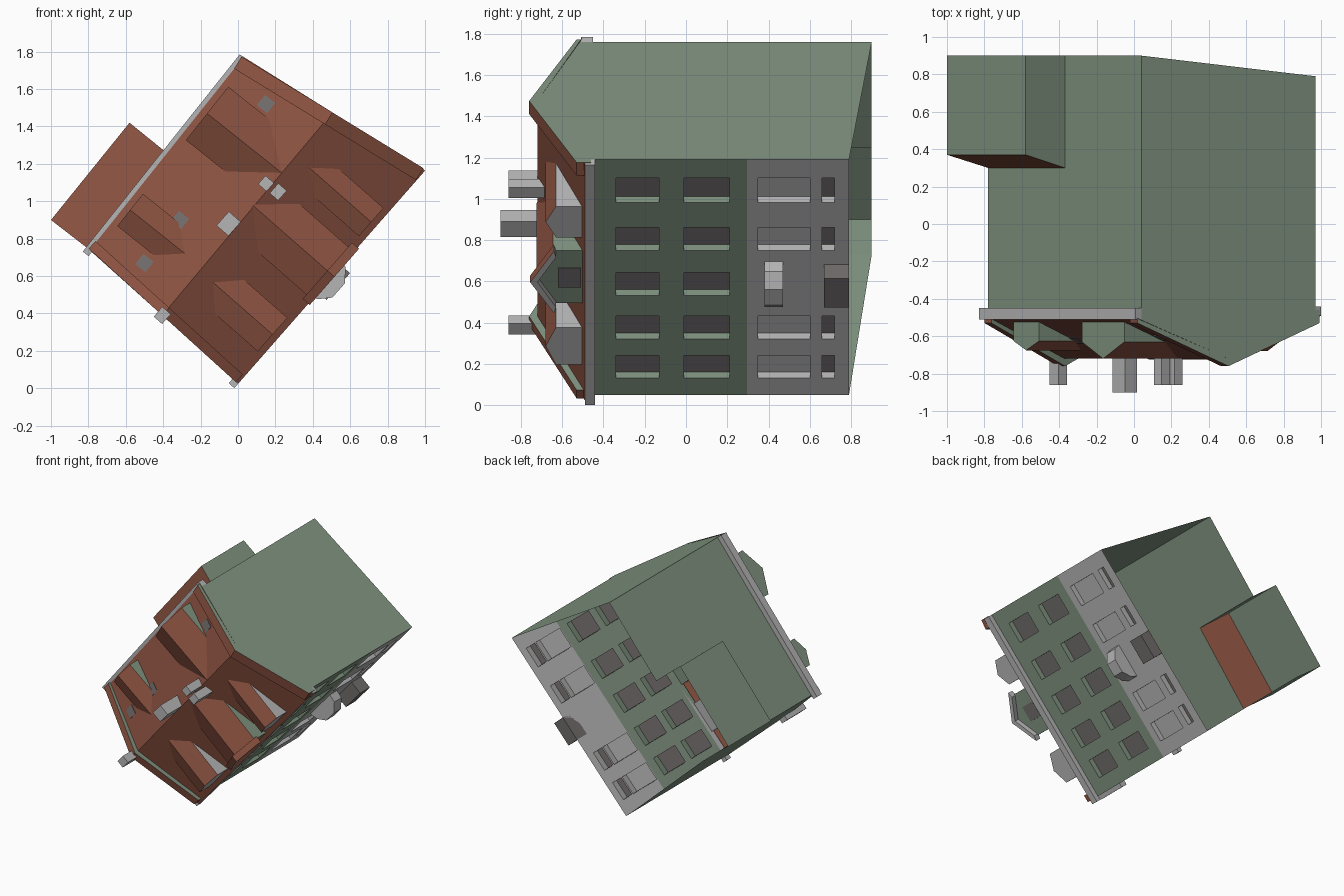
import bpy
from mathutils import Vector

if "Cube" in bpy.data.objects:
    bpy.data.objects.remove(bpy.data.objects["Cube"])

# ---------- materials ----------
def mat(name, r, g, b):
    m = bpy.data.materials.new(name)
    m.diffuse_color = (r, g, b, 1)
    m.use_nodes = True
    m.node_tree.nodes["Principled BSDF"].inputs["Base Color"].default_value = m.diffuse_color
    return m

GREEN = mat("green_wall", .215, .29, .215)
RED = mat("red_roof", .26, .085, .052)
GREY = mat("grey_stone", .46, .46, .46)
DARK = mat("dark_window", .16, .15, .145)


def build(name, faces):
    """Make one object from (points, material) faces."""
    verts, polys, mats, ids = [], [], [], []
    for pts, m in faces:
        polys.append(range(len(verts), len(verts) + len(pts)))
        verts += [tuple(p) for p in pts]
        if m not in mats:
            mats.append(m)
        ids.append(mats.index(m))
    me = bpy.data.meshes.new(name)
    me.from_pydata(verts, [], [list(p) for p in polys])
    for m in mats:
        me.materials.append(m)
    for p, i in zip(me.polygons, ids):
        p.material_index = i
    ob = bpy.data.objects.new(name, me)
    bpy.context.collection.objects.link(ob)
    bpy.context.view_layer.objects.active = ob
    ob.select_set(True)
    bpy.ops.object.mode_set(mode='EDIT')
    bpy.ops.mesh.select_all(action='SELECT')
    bpy.ops.mesh.remove_doubles(threshold=.0005)
    bpy.ops.mesh.normals_make_consistent(inside=False)
    bpy.ops.object.mode_set(mode='OBJECT')
    ob.select_set(False)
    return ob


class Side:
    """Frame of one wall: s along it, o outward, y is the height axis (up = -y)."""
    def __init__(self, p, q):
        self.p = Vector(p)
        d = Vector(q) - self.p
        self.len = d.length
        self.u = d.normalized()
        self.n = Vector((self.u.y, -self.u.x))
        if self.n.dot(self.p - Vector((.05, .95))) < 0:
            self.n = -self.n

    def __call__(self, s, o, y):
        v = self.p + self.u * s + self.n * o
        return Vector((v.x, y, v.y))


def prism(a, b, side, cap=None):
    """Faces joining two matching loops; side is one material or one per edge."""
    n = len(a)
    sides = side if isinstance(side, list) else [side] * n
    cap = cap or sides[0]
    f = [([a[i], a[(i + 1) % n], b[(i + 1) % n], b[i]], sides[i]) for i in range(n)]
    return f + [(a, cap), (b, cap)]


def block(fr, s0, s1, o0, o1, y0, y1, m):
    loop = [(s0, o0), (s1, o0), (s1, o1), (s0, o1)]
    return prism([fr(s, o, y0) for s, o in loop], [fr(s, o, y1) for s, o in loop], m)


# plan corners (x, z)
A, B, C, D = (.04, 1.76), (.97, 1.19), (-.03, .05), (-.78, .73)
E1, E2, E3 = (-1, .9), (-.58, 1.42), (-.37, 1.25)
AD, CB, AB, CD = Side(A, D), Side(C, B), Side(A, B), Side(C, D)


def at(p, y):
    return Vector((p[0], y, p[1]))


# ---------- plain walls (open underneath, opening to the extension) ----------
TOP = -.49
build("plain_walls", [
    ([at(A, .9), at(E3, .9), at(E3, .3), at(D, .3), at(D, TOP), at(A, TOP)], GREEN),
    ([at(A, .9), at(B, .79), at(B, TOP), at(A, TOP)], GREEN),
    ([at(C, .79), at(D, .9), at(D, TOP), at(C, TOP)], GREEN)])

# ---------- extension with lean-to roof ----------
build("extension", [
    ([at(E1, .9), at(E2, .9), at(E2, .37), at(E1, .37)], GREEN),
    ([at(E2, .9), at(E3, .9), at(E3, .3), at(E2, .37)], GREEN),
    ([at(E1, .9), at(D, .9), at(D, .3), at(E1, .37)], GREEN),
    ([at(E1, .37), at(E2, .37), at(E3, .3), at(D, .3)], RED)])

# ---------- windowed facade: grid with recessed cells ----------
cols = [(.11, .255), (.36, .51), (.64, .79), (.93, 1.08), (1.24, 1.4)]
rows = [(-.34, -.13), (-.01, .21), (.35, .6), (.66, .72)]
ss = [0] + [v for c in cols for v in c] + [CB.len]
ys = [TOP] + [v for r in rows[:2] for v in r] + [.295] + [v for r in rows[2:] for v in r] + [.79]
facade = []
for s0, s1 in zip(ss, ss[1:]):
    for y0, y1 in zip(ys, ys[1:]):
        wall = GREEN if y1 < .3 else GREY
        ring = [(s0, y0), (s1, y0), (s1, y1), (s0, y1)]
        outer = [CB(s, 0, y) for s, y in ring]
        window = (s0, s1) in cols and (y0, y1) in rows
        if window and not (s0 == .64 and y0 > .3):
            inner = [CB(s, -.045, y) for s, y in ring]
            pane = GREY if (y0, y1) == rows[2] else DARK
            facade.append((inner, pane))
            facade += [([outer[i], outer[(i + 1) % 4], inner[(i + 1) % 4], inner[i]], wall)
                       for i in range(4)]
        else:
            facade.append((outer, wall))
build("window_facade", facade)

# ---------- porch canopy and steps ----------
plan = [(.6, 0), (.62, .06), (.68, .115), (.78, .115), (.85, .06), (.86, 0)]
build("porch_canopy", prism([CB(s, o, .38) for s, o in plan],
                            [CB(s, o, .47) for s, o in plan], GREY))
build("porch_steps", block(CB, .65, .84, 0, .1, .67, .79, DARK))

# ---------- cornices ----------
build("cornice_long", block(CB, -.03, CB.len, 0, .04, -.49, -.44, GREY))
build("cornice_rear", block(AD, 0, AD.len + .03, 0, .04, -.51, -.45, GREY))

# ---------- main roof ----------
ridge1 = AB(AB.len / 2, 0, -.72)
ridge2 = CD(CD.len / 2, 0, -.72)
build("main_roof", [
    ([CB(0, .04, -.49), CB(CB.len, .04, -.49), ridge1, ridge2], RED),
    ([AD(0, .04, -.5), AD(AD.len, .04, -.5), ridge2, ridge1], RED)])

# ---------- raised gable parapets ----------
for name, fr, w in (("gable_parapet_right", AB, .075), ("gable_parapet_left", CD, .055)):
    prof = [(-.025, -.46), (-.025, -.53), (fr.len / 2, -.76),
            (fr.len + .025, -.53), (fr.len + .025, -.46)]
    build(name, prism([fr(s, 0, y) for s, y in prof], [fr(s, -w, y) for s, y in prof],
                      [RED] * 5, GREEN))


# ---------- dormers ----------
def dormer(name, fr, s, w, front, eave, apex, depth, cheek, face):
    h = w / 2
    prof = [(s - h, -.47), (s - h, eave), (s, apex), (s + h, eave), (s + h, -.47)]
    f = prism([fr(a, front, y) for a, y in prof], [fr(a, -depth, y) for a, y in prof],
              [cheek, RED, RED, cheek, cheek], face)
    build(name, f[:-1])          # no rear cap, it dies into the roof


dormer("dormer_rear_wide", AD, .355, .365, -.02, -.63, -.72, .53, GREEN, GREEN)
dormer("dormer_rear_small", AD, 1.015, .22, -.02, -.625, -.675, .42, GREEN, GREEN)
dormer("dormer_front_low", CB, .32, .24, .005, -.63, -.68, .44, GREY, GREY)
dormer("dormer_front_high", CB, 1.12, .2, .005, -.63, -.68, .44, GREY, GREY)
dormer("dormer_front_middle", CB, .77, .34, .01, -.645, -.725, .53, GREEN, GREEN)

# pediment band and window on the middle dormer
outer = [(.57, -.64), (.77, -.755), (.97, -.64), (.93, -.63), (.77, -.72), (.61, -.63)]
ped = [(s, y) for s, y in outer]
fa = [CB(s, .05, y) for s, y in ped]
fb = [CB(s, .0, y) for s, y in ped]
build("dormer_pediment", prism(fa, fb, [RED, RED, GREY, GREY, GREY, GREY], GREY))
build("dormer_window", block(CB, .71, .83, .01, .018, -.62, -.51, DARK))

# ---------- skylights lying on the rear roof slope ----------
for i, (x, z) in enumerate([(.15, 1.52), (-.31, .9), (-.5, .67)]):
    v = Vector((x, z)) - AD.p
    s, o = v.dot(AD.u), v.dot(AD.n)

    def roof_y(d):               # roof height at depth d, slightly proud
        half = abs((Vector((ridge1.x, ridge1.z)) - AD.p).dot(AD.n)) * (1 - s / AD.len) \
            + abs((Vector((ridge2.x, ridge2.z)) - AD.p).dot(AD.n)) * s / AD.len
        return -.5 - .22 * (.04 - d) / (half + .04) - .006
    lo, hi = o + .035, o - .035
    ring = [(s - .035, lo), (s + .035, lo), (s + .035, hi), (s - .035, hi)]
    build("skylight_%d" % (i + 1), prism([CBp for CBp in [AD(a, b, roof_y(b)) for a, b in ring]],
                                         [AD(a, b, roof_y(b) + .008) for a, b in ring], DARK))

# ---------- chimneys ----------
for i, (x, z, w, d, top) in enumerate([(-.05, .88, .085, .1, -.9), (-.405, .39, .06, .07, -.86),
                                       (.15, 1.095, .06, .06, -.86), (.215, 1.05, .06, .07, -.86)]):
    v = Vector((x, z)) - CB.p
    s, o = v.dot(CB.u), v.dot(CB.n)
    build("chimney_%d" % (i + 1),
          block(CB, s - d / 2, s + d / 2, o - w / 2, o + w / 2, top, -.62, GREY))
